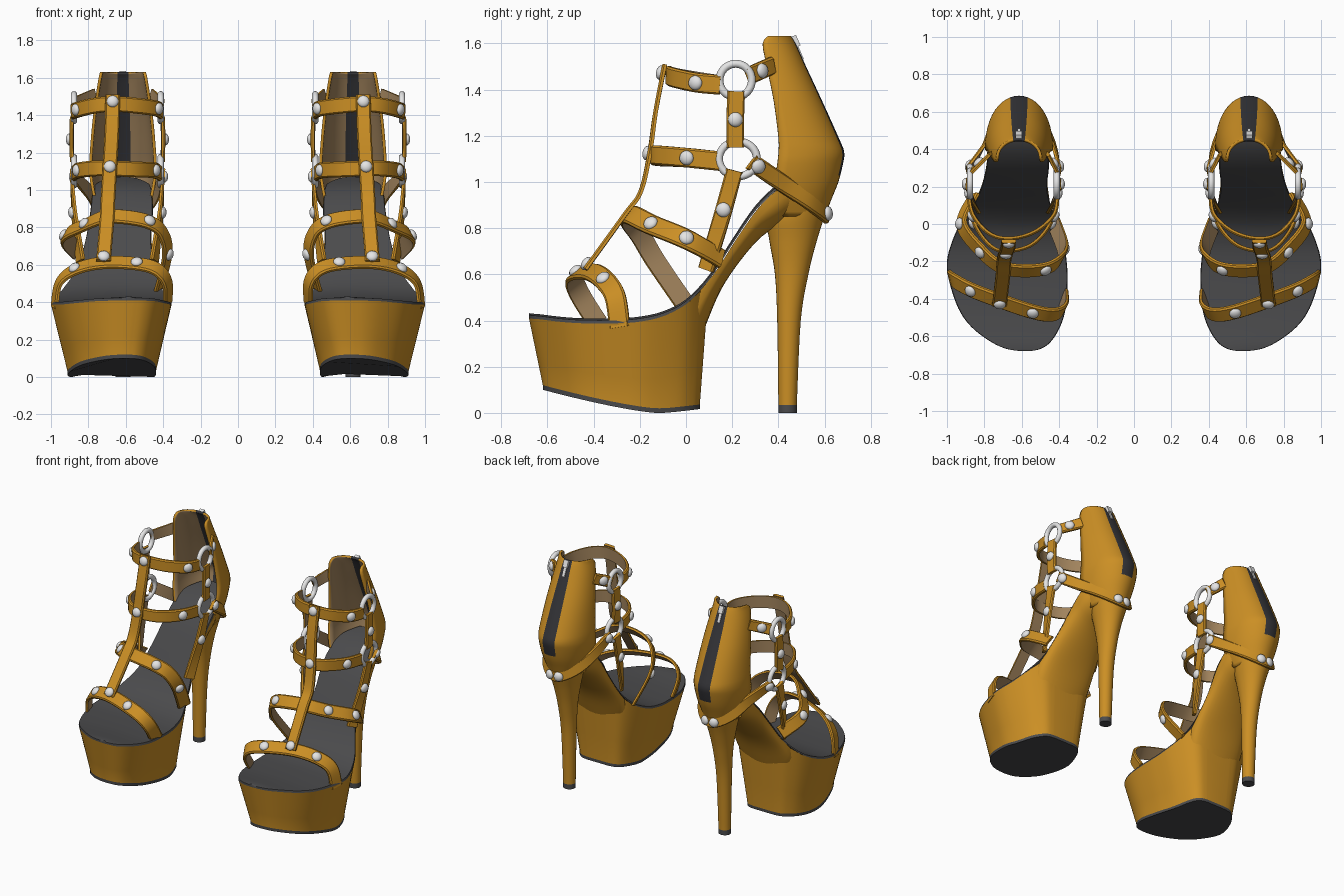
import bpy, bmesh, math
from mathutils import Vector, Matrix

if "Cube" in bpy.data.objects:
    bpy.data.objects.remove(bpy.data.objects["Cube"])


def material(name, col):
    m = bpy.data.materials.new(name)
    m.diffuse_color = (*col, 1)
    m.use_nodes = True
    m.node_tree.nodes["Principled BSDF"].inputs["Base Color"].default_value = m.diffuse_color
    return m


TAN = material("amber leather", (0.60, 0.275, 0.018))
LINING = material("beige lining", (0.36, 0.23, 0.11))
GREY = material("dark grey sole", (0.07, 0.07, 0.073))
ZIP = material("charcoal zip", (0.035, 0.035, 0.04))
METAL = material("silver metal", (0.78, 0.78, 0.78))


def cat(pts, n=6):
    """Smooth curve through tuples of any length."""
    out = []
    for i in range(len(pts) - 1):
        a, b, c, d = pts[max(i - 1, 0)], pts[i], pts[i + 1], pts[min(i + 2, len(pts) - 1)]
        for k in range(n):
            t = k / n
            out.append(tuple(q + 0.5 * t * (r - p + t * (2*p - 5*q + 4*r - s + t * (3*(q - r) + s - p)))
                             for p, q, r, s in zip(a, b, c, d)))
    out.append(tuple(pts[-1]))
    return out


def finish(name, bm, mats, solid=0):
    """Make the object, mirrored so each part exists on both shoes."""
    me = bpy.data.meshes.new(name)
    bm.to_mesh(me)
    bm.free()
    for m in mats:
        me.materials.append(m)
    ob = bpy.data.objects.new(name, me)
    bpy.context.collection.objects.link(ob)
    bpy.ops.object.select_all(action='DESELECT')
    ob.select_set(True)
    bpy.context.view_layer.objects.active = ob
    bpy.ops.object.shade_smooth_by_angle(angle=math.radians(38))
    if solid:
        s = ob.modifiers.new("thickness", 'SOLIDIFY')
        s.thickness, s.offset, s.material_offset = solid, -1, 1
    mi = ob.modifiers.new("other shoe", 'MIRROR')
    mi.use_mirror_merge = False
    return ob


def loft(name, rings, mats, rule=lambda i, j: 0, cap=(0, 0), closed=False):
    """Skin through rings; cap gives the end materials, None leaves an end open."""
    bm = bmesh.new()
    vs = [[bm.verts.new(p) for p in r] for r in rings]
    n, m = len(rings), len(rings[0])
    for i in range(n if closed else n - 1):
        for j in range(m):
            a, b = vs[i], vs[(i + 1) % n]
            f = bm.faces.new((a[j], a[(j + 1) % m], b[(j + 1) % m], b[j]))
            f.material_index = rule(i, j)
    for v, c in zip((vs[0], vs[-1]), cap):
        if not closed and c is not None:
            bm.faces.new(v).material_index = c
    bmesh.ops.recalc_face_normals(bm, faces=bm.faces)
    return finish(name, bm, mats)


studs = bmesh.new()


def strap(name, pts, centre, at=(), w=0.042, lift=0.0):
    """Leather band facing away from centre (z None = horizontal), with studs at curve positions."""
    n = 8
    P = [Vector(p) for p in cat(pts, n)]
    rings, frames = [], []
    for i, p in enumerate(P):
        t = (P[min(i + 1, len(P) - 1)] - P[max(i - 1, 0)]).normalized()
        c = Vector((centre[0], centre[1], p.z if centre[2] is None else centre[2]))
        nr = p - c
        nr = (nr - t * nr.dot(t)).normalized()
        s = t.cross(nr)
        frames.append((p, t, s, nr))
        prof = ((-w, 0), (w, 0), (w, .012), (w * .82, .02), (-w * .82, .02), (-w, .012))
        rings.append([p + s * a + nr * (b + lift) for a, b in prof])
    loft(name, rings, [TAN, LINING], lambda i, j: 1 if j == 0 else 0)
    for u in at:
        p, t, s, nr = frames[round(u * n)]
        M = Matrix((s, t, nr)).transposed().to_4x4()
        M.translation = p + nr * (.021 + lift)
        bmesh.ops.create_uvsphere(studs, u_segments=16, v_segments=10, radius=0.032,
                                  matrix=M @ Matrix.Diagonal((1, 1, .62, 1)))


def ring(name, c, ry, rz, r=0.017):
    """Metal ring lying in the yz plane."""
    rings = []
    for i in range(32):
        a = math.tau * i / 32
        d = Vector((0, math.cos(a), math.sin(a)))
        o = Vector(c) + Vector((0, ry * d.y, rz * d.z))
        rings.append([o + d * r * math.cos(b) + Vector((r * math.sin(b), 0, 0))
                      for b in (math.tau * k / 10 for k in range(10))])
    loft(name, rings, [METAL], closed=True)


# Foot outline rows: y, top z, inner x, outer x
TOE = [(-.68, .41, .56, .60), (-.668, .408, .50, .68), (-.63, .405, .445, .765), (-.55, .395, .395, .87),
       (-.45, .388, .365, .94), (-.3, .388, .355, .99), (-.2, .395, .36, 1.0), (-.1, .418, .375, .975)]
PLAT = cat(TOE + [(0, .47, .41, .93), (.06, .53, .445, .875), (.09, .56, .49, .825), (.1, .57, .55, .76)], 4)
INSOLE = cat(TOE + [(0, .47, .41, .93), (.1, .575, .445, .86), (.2, .73, .465, .815), (.3, .875, .455, .79),
                    (.4, .97, .46, .78), (.5, 1.02, .475, .76), (.6, 1.05, .54, .69)], 4)


# Platform with dark outsole
def plat_ring(f, dz=0):
    pts = []
    for side, rows in ((3, PLAT), (2, PLAT[::-1])):
        for r in rows:
            yb = (r[0] + .68) / .78 * .68 - .62
            zb = .1 * (max(0, -.13 - yb) / .49) ** 1.3 + .15 * max(0, yb + .1) ** 1.2
            xb = .665 + (r[side] - .665) * .735
            pts.append((xb + (r[side] - xb) * f, yb + (r[0] - yb) * f, zb + dz + (r[1] - zb - dz) * f))
    return pts


loft("platform", [plat_ring(0), plat_ring(0, .02), plat_ring(.33, .02), plat_ring(.66, .02), plat_ring(1)],
     [TAN, GREY], lambda i, j: 1 if i == 0 else 0, cap=(1, None))

# Insole running from toe to heel
loft("insole", [[(r[2], r[0], r[1]), (r[3], r[0], r[1]), (r[3] - .004, r[0], r[1] + .014),
                 ((r[2] + r[3]) / 2, r[0], r[1] + .022), (r[2] + .004, r[0], r[1] + .014)] for r in INSOLE], [GREY])

# Arch: top y, z, bottom y, z, inner x, outer x
ARCH = cat([(-.04, .435, .02, .22, .47, .86), (.04, .505, .078, .36, .445, .875), (.13, .615, .15, .53, .452, .845),
            (.22, .755, .24, .665, .463, .81), (.32, .895, .33, .765, .457, .788), (.42, .98, .43, .83, .462, .777),
            (.58, 1.04, .56, .92, .53, .70)], 4)
rings = []
for ty, tz, by, bz, xi, xo in ARCH:
    row = []
    for k in range(17):
        a = math.pi * k / 16
        s = max(0, math.sin(a)) ** .7
        row.append(((xi + xo) / 2 + (xo - xi) / 2 * math.cos(a), ty + (by - ty) * s, tz + (bz - tz) * s))
    rings.append(row)
loft("arch", rings, [TAN])

# Stiletto heel: z, front y, back y, half width
HEEL = [(0, .40, .48, .041), (.035, .40, .48, .041)] + cat(
    [(.036, .40, .48, .041), (.4, .395, .497, .05), (.6, .385, .53, .062), (.74, .362, .565, .083),
     (.85, .35, .60, .108), (.94, .41, .628, .115), (1.02, .48, .648, .105)], 5)
loft("heel", [[(.615 + h * math.cos(a), (f + b) / 2 + (b - f) / 2 * math.sin(a), z)
               for a in (math.tau * k / 28 for k in range(28))] for z, f, b, h in HEEL],
     [TAN, GREY], lambda i, j: 1 if i == 0 else 0, cap=(1, 0))

# Heel counter shell with back zip: z, front y, back y, half width
rows = cat([(.85, .42, .601, .112), (.93, .385, .632, .15), (1.0, .385, .66, .168), (1.08, .395, .68, .18),
            (1.13, .40, .685, .181), (1.19, .40, .662, .178), (1.35, .38, .59, .165), (1.5, .35, .52, .146),
            (1.6, .332, .475, .13), (1.632, .355, .455, .122)], 3)
bm = bmesh.new()
grid = [[bm.verts.new((.615 + h * math.sin(a), f + (b - f) * math.cos(a) ** .9, z))
         for a in (math.radians(-89.9 + 179.8 * k / 24) for k in range(25))] for z, f, b, h in rows]
for i in range(len(grid) - 1):
    for k in range(24):
        f = bm.faces.new((grid[i][k], grid[i + 1][k], grid[i + 1][k + 1], grid[i][k + 1]))
        f.normal_update()
        if f.normal.dot(f.calc_center_median() - Vector((.615, .36, rows[i][0]))) < 0:
            f.normal_flip()
        f.material_index = 2 if 10 <= k <= 13 and rows[i][0] > 1.02 else 0
finish("heel_counter", bm, [TAN, LINING, ZIP, ZIP], solid=.016)

# Zip slider and pull
bm = bmesh.new()
for y, z, size in ((.476, 1.61, (.035, .022, .05, 1)), (.492, 1.565, (.018, .008, .075, 1))):
    bmesh.ops.create_cube(bm, size=1, matrix=Matrix.Translation((.615, y, z)) @ Matrix.Rotation(.41, 4, 'X')
                          @ Matrix.Diagonal(size))
finish("zip_pull", bm, [METAL])

# Cross straps over the foot
strap("toe_strap", [(.385, -.38, .39), (.385, -.45, .5), (.435, -.48, .57), (.54, -.465, .60), (.72, -.405, .605),
                    (.865, -.35, .57), (.95, -.305, .5), (.972, -.285, .37)], (.67, -.2, .35), (3, 5), .046)
strap("instep_strap", [(.43, .0, .47), (.385, -.13, .66), (.41, -.195, .77), (.48, -.235, .825), (.60, -.245, .85),
                       (.71, -.225, .85), (.81, -.145, .81), (.915, .0, .75), (.85, .15, .665)],
      (.65, .1, .55), (1, 3, 6, 7), .046)
strap("lower_ankle_strap", [(.87, .15, 1.09), (.845, .01, 1.105), (.765, -.105, 1.115), (.68, -.135, 1.115),
                            (.55, -.10, 1.11), (.455, .01, 1.105), (.425, .15, 1.09)], (.65, .2, None), (1, 5))
strap("upper_ankle_strap", [(.875, .15, 1.42), (.85, .05, 1.43), (.77, -.04, 1.45), (.67, -.068, 1.46),
                            (.54, -.035, 1.45), (.44, .05, 1.435), (.42, .15, 1.42)], (.65, .25, None), (1, 5))

# Long centre strap
strap("centre_strap", [(.67, -.072, 1.505), (.675, -.112, 1.3), (.685, -.138, 1.12), (.695, -.178, .95),
                       (.70, -.25, .845), (.72, -.42, .61)], (.69, .4, .8), (.2, 2, 4.9), .039, .01)

# Strap around the back of the heel
strap("heel_strap", [(.88, .28, 1.09), (.79, .42, .99), (.725, .54, .905), (.615, .60, .858), (.505, .54, .905),
                     (.44, .42, .99), (.41, .28, 1.09)], (.615, .3, None), (.25, 2.7, 3.3, 5.75), .038)

# Ring linked side straps, outer and inner
for side, s, cx in (("outer", 1, .645), ("inner", -1, .645)):
    X = lambda d: cx + s * d
    ring(side + "_upper_ring", (X(.232), .215, 1.44), .07, .072)
    ring(side + "_lower_ring", (X(.232), .225, 1.10), .082, .076)
    strap(side + "_ring_link", [(X(.232), .217, 1.392), (X(.235), .213, 1.27), (X(.232), .213, 1.15)],
          (cx, .2, None), (1,), .038)
    strap(side + "_lower_link", [(X(.232), .21, 1.05), (X(.222), .165, .88), (X(.205), .125, .74), (X(.19), .09, .62)],
          (cx, .2, None), (1,), .037)
    xe = .757 if s > 0 else .473
    strap(side + "_counter_link", [(X(.232), .262, 1.455), ((X(.232) + xe) / 2, .315, 1.48), (xe, .37, 1.505)],
          (cx, .2, None), (1,), .038)

# All the domed studs
finish("studs", studs, [METAL])
